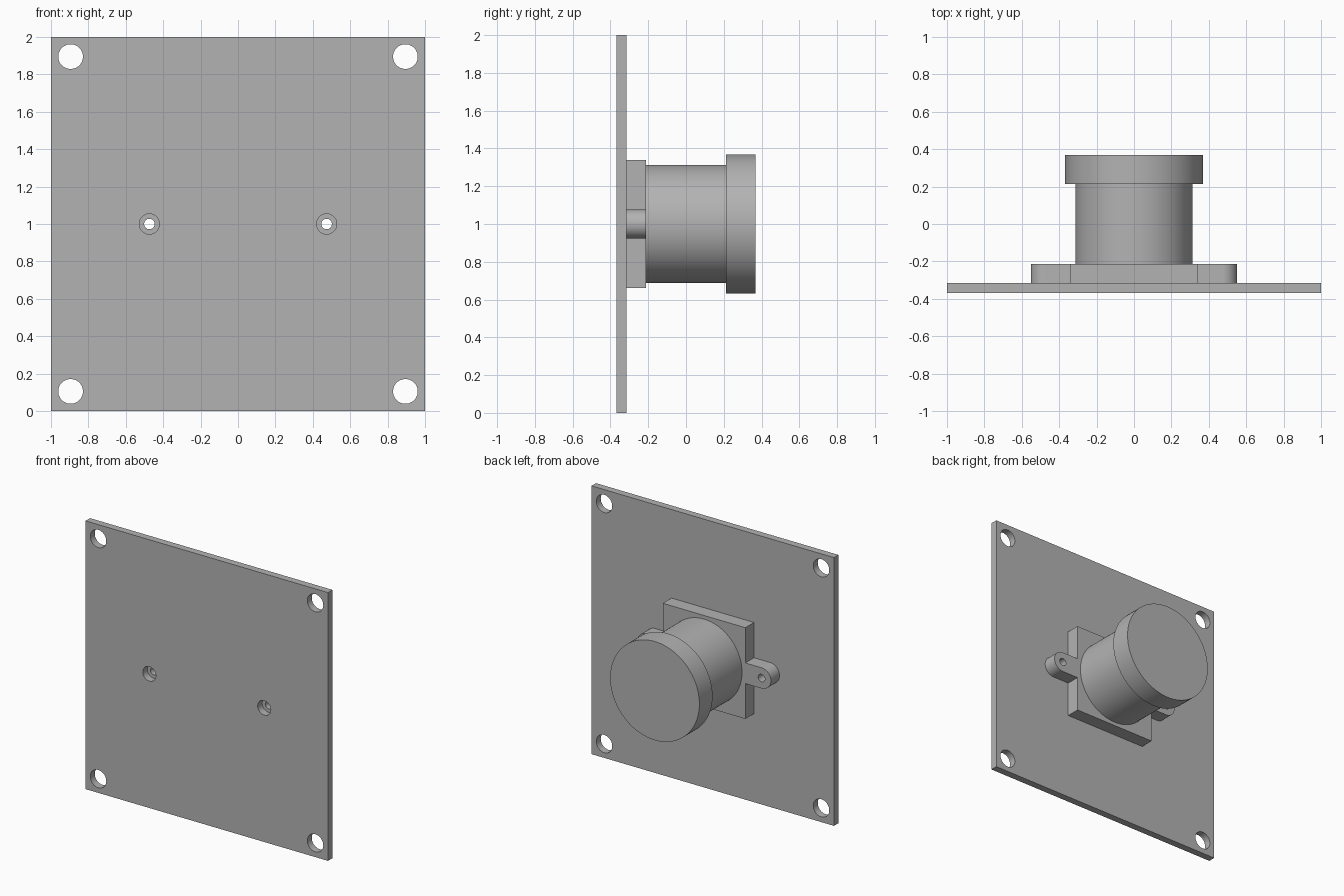
import bpy
from math import pi, cos, sin

if "Cube" in bpy.data.objects:
    bpy.data.objects.remove(bpy.data.objects["Cube"], do_unlink=True)

GREY = (0.45, 0.45, 0.45, 1)
grey = bpy.data.materials.new("plain grey")
grey.use_nodes = True
grey.diffuse_color = GREY
grey.node_tree.nodes["Principled BSDF"].inputs["Base Color"].default_value = GREY

MID = 1.0          # height of the lens axis
SCREW_X = 0.474    # screw hole distance from the axis


def arc(cx, cz, r, start=0, sweep=2 * pi, steps=48):
    """Points along an arc; a full circle leaves out the repeated last point."""
    count = steps if sweep >= 2 * pi else steps + 1
    return [(cx + r * cos(start + sweep * i / steps),
             cz + r * sin(start + sweep * i / steps)) for i in range(count)]


def slab(name, loops, y0, y1):
    """Extrude an outline, with holes, from y0 to y1 (outline lies in x and z)."""
    curve = bpy.data.curves.new(name, "CURVE")
    curve.dimensions = "2D"
    curve.fill_mode = "BOTH"
    curve.extrude = (y1 - y0) / 2
    for loop in loops:
        spline = curve.splines.new("POLY")
        spline.points.add(len(loop) - 1)
        for point, (x, z) in zip(spline.points, loop):
            point.co = (x, z, 0, 1)
        spline.use_cyclic_u = True
    obj = bpy.data.objects.new(name, curve)
    bpy.context.collection.objects.link(obj)
    obj.location = (0, (y0 + y1) / 2, MID)
    obj.rotation_euler = (pi / 2, 0, 0)
    bpy.ops.object.select_all(action="DESELECT")
    obj.select_set(True)
    bpy.context.view_layer.objects.active = obj
    bpy.ops.object.convert(target="MESH")
    finish(bpy.context.object)


def finish(obj):
    obj.data.materials.clear()
    obj.data.materials.append(grey)
    bpy.ops.object.shade_smooth_by_angle(angle=pi / 6)


def cylinder(name, r, y0, y1):
    bpy.ops.mesh.primitive_cylinder_add(
        vertices=96, radius=r, depth=y1 - y0,
        location=(0, (y0 + y1) / 2, MID), rotation=(pi / 2, 0, 0))
    obj = bpy.context.object
    obj.name = name
    finish(obj)


# Square mounting plate with corner holes and screw head holes
plate = [[(-1, -1), (1, -1), (1, 1), (-1, 1)]]
for sx in (-1, 1):
    plate.append(arc(sx * SCREW_X, 0, 0.054))
    for sz in (-1, 1):
        plate.append(arc(sx * 0.895, sz * 0.895, 0.066))
slab("mounting_plate", plate, -0.368, -0.315)

# Lens holder base: a square with a rounded screw ear on each side
H, EAR = 0.34, 0.077
right_half = [(H, -H), (H, -EAR)] + arc(SCREW_X, 0, EAR, -pi / 2, pi, 24) + [(H, EAR), (H, H)]
left_half = [(-x, -z) for x, z in right_half]
holes = [arc(s * SCREW_X, 0, 0.028, steps=32) for s in (-1, 1)]
slab("holder_base", [right_half + left_half] + holes, -0.315, -0.213)

# Lens barrel and wider cap
cylinder("lens_barrel", 0.313, -0.213, 0.213)
cylinder("lens_cap", 0.368, 0.213, 0.368)
